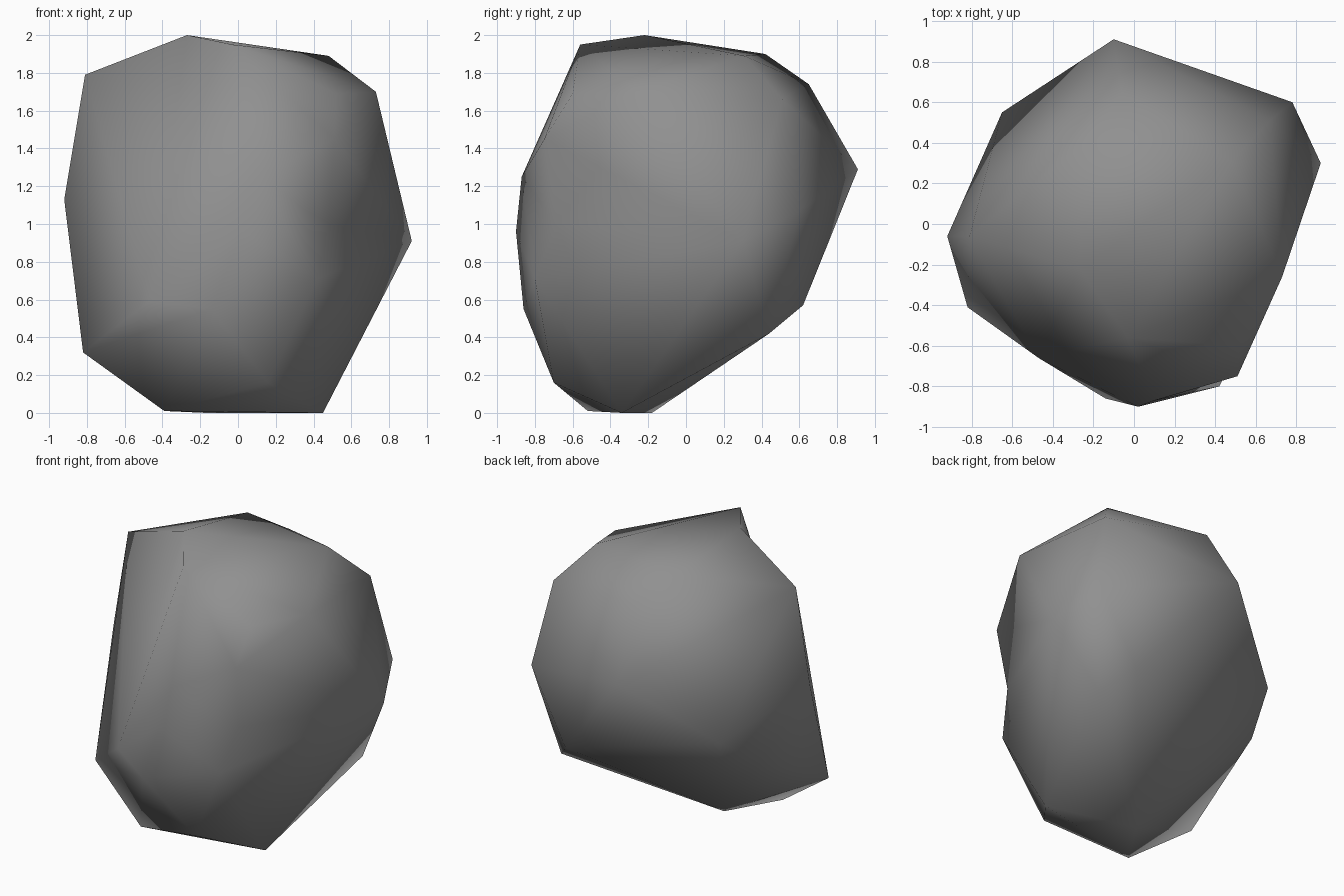
import bpy
import bmesh
import math
from mathutils import Vector
from mathutils.geometry import intersect_point_line


def remove_default_cube():
    cube = bpy.data.objects.get("Cube")
    if cube:
        bpy.data.objects.remove(cube, do_unlink=True)


def make_material(name, colour):
    material = bpy.data.materials.new(name)
    material.use_nodes = True
    material.diffuse_color = colour
    shader = material.node_tree.nodes["Principled BSDF"]
    shader.inputs["Base Color"].default_value = colour
    shader.inputs["Roughness"].default_value = 0.9
    return material


# Corners that border the folded valley on the front
peak = (-.27, -.22, 2)
left_shoulder = (-.81, -.06, 1.79)
valley_foot = (-.47, -.66, .59)

# Corners of the boulder, grouped by height
crown = [peak, (-.03, -.56, 1.95), (-.22, .42, 1.9), (.48, .31, 1.89)]
shoulder = [
    left_shoulder, (.52, -.6, 1.69), (.73, -.26, 1.7),
    (.67, .51, 1.66), (-.06, .65, 1.74),
]
waist = [
    (-.92, -.06, 1.13), (.1, -.87, 1.25), (.02, -.9, .96),
    (.51, -.75, 1.45), (.92, .3, .91), (.78, .6, 1.07),
    (-.1, .91, 1.29), (-.65, .55, .88),
]
flank = [
    valley_foot, (-.82, -.41, .32), (-.14, -.86, .55), (.42, -.8, .71),
    (.5, .62, .57), (.66, .44, .42), (-.76, .26, .68),
]
foot = [
    (-.39, -.52, .01), (.16, -.7, .16), (-.17, -.18, 0), (.45, -.34, 0),
]
dent = Vector((.48, -.68, 1))


def nearest_vert(bm, point):
    return min(bm.verts, key=lambda v: (v.co - Vector(point)).length)


def wrap_corners(bm, rings):
    """Wrap the corner points in one closed faceted skin."""
    for ring in rings:
        for corner in ring:
            bm.verts.new(Vector(corner))
    hull = bmesh.ops.convex_hull(bm, input=bm.verts[:])
    unused = [item for item in hull["geom_interior"] + hull["geom_unused"]
              if isinstance(item, bmesh.types.BMVert)]
    bmesh.ops.delete(bm, geom=list(set(unused)), context="VERTS")


def fold_valley(bm):
    """Replace the front faces around the left shoulder by a valley."""
    side = nearest_vert(bm, left_shoulder)
    top = nearest_vert(bm, peak)
    low = nearest_vert(bm, valley_foot)
    fan = [face for face in side.link_faces
           if all(v is side or (v.co.x > -.5 and v.co.y < -.2)
                  for v in face.verts)]
    rims = [[v for v in face.verts if v is not side] for face in fan]
    bmesh.ops.delete(bm, geom=fan, context="FACES")
    bm.faces.new((side, top, low))
    for rim in rims:
        if low not in rim:
            bm.faces.new((low, *rim))


def press_dent(bm, point):
    """Split the edge closest to the point and pull it in to the point."""
    def distance(edge):
        start, end = (v.co for v in edge.verts)
        along = intersect_point_line(point, start, end)[1]
        return (start.lerp(end, min(max(along, 0), 1)) - point).length

    edge = min(bm.edges, key=distance)
    opposite = [v for face in edge.link_faces for v in face.verts
                if v not in edge.verts]
    vert = bmesh.utils.edge_split(edge, edge.verts[0], .5)[1]
    vert.co = point
    for corner in opposite:
        face = next(f for f in vert.link_faces if corner in f.verts)
        bmesh.utils.face_split(face, vert, corner)


def build_boulder(name, rings, material):
    bm = bmesh.new()
    wrap_corners(bm, rings)
    fold_valley(bm)
    press_dent(bm, dent)
    bmesh.ops.recalc_face_normals(bm, faces=bm.faces[:])
    mesh = bpy.data.meshes.new(name)
    bm.to_mesh(mesh)
    bm.free()
    mesh.materials.append(material)
    boulder = bpy.data.objects.new(name, mesh)
    bpy.context.collection.objects.link(boulder)
    return boulder


def shade_softly(target, angle):
    bpy.ops.object.select_all(action="DESELECT")
    target.select_set(True)
    bpy.context.view_layer.objects.active = target
    bpy.ops.object.shade_smooth_by_angle(angle=math.radians(angle))


remove_default_cube()
stone = make_material("stone grey", (.28, .28, .28, 1))
boulder = build_boulder("boulder", [crown, shoulder, waist, flank, foot], stone)
shade_softly(boulder, 80)
